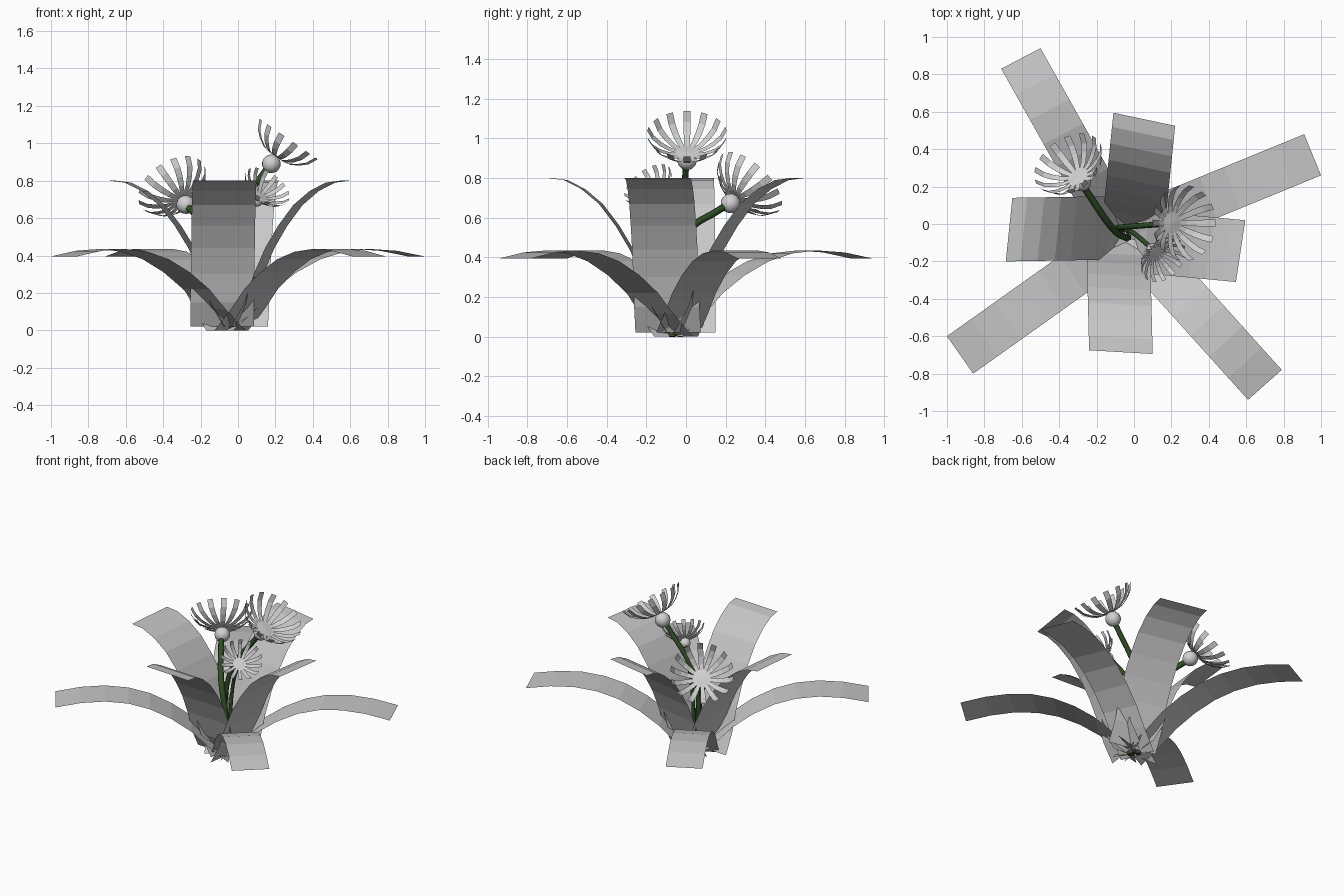
import bpy, math
from mathutils import Vector, Matrix

if "Cube" in bpy.data.objects:
    bpy.data.objects.remove(bpy.data.objects["Cube"])


def material(name, rgb):
    m = bpy.data.materials.new(name)
    m.diffuse_color = (*rgb, 1)
    m.use_nodes = True
    m.node_tree.nodes["Principled BSDF"].inputs["Base Color"].default_value = m.diffuse_color
    return m


LEAF = material("leaf_grey", (0.57, 0.57, 0.57))
FLOWER = material("flower_grey", (0.64, 0.64, 0.64))
STEM = material("stem_green", (0.03, 0.075, 0.02))


def add_mesh(name, verts, faces, mat):
    me = bpy.data.meshes.new(name)
    me.from_pydata(verts, [], faces)
    me.materials.append(mat)
    ob = bpy.data.objects.new(name, me)
    bpy.context.collection.objects.link(ob)
    return ob


def strip(name, base, tip, cross, profile):
    """Ribbon leaf: profile of (fraction along, height), constant cross vector."""
    base, tip, half = Vector((*base, 0)), Vector((*tip, 0)), Vector((*cross, 0)) / 2
    verts = []
    for t, z in profile:
        p = base.lerp(tip, t) + Vector((0, 0, z))
        verts += [p - half, p + half]
    faces = [(2*i, 2*i + 1, 2*i + 3, 2*i + 2) for i in range(len(profile) - 1)]
    return add_mesh(name, verts, faces, LEAF)


# Long, low arching leaves
low = [(0, 0), (.12, .115), (.215, .22), (.33, .31), (.455, .38),
       (.58, .42), (.715, .435), (.855, .425), (1, .395)]
for i, (base, tip, cross) in enumerate([
        ((-.065, -.075), (-.605, .885), (.21, .11)),
        ((-.07, -.05), (.955, .37), (.09, -.22)),
        ((-.03, -.06), (-.93, -.70), (.14, -.20)),
        ((-.035, -.045), (.70, -.86), (.18, .16))]):
    strip(f"low_leaf_{i+1}", base, tip, cross, low)

# Broad upright leaves
tall = [(0, .02), (.12, .15), (.205, .30), (.31, .44), (.43, .56),
        (.57, .67), (.72, .745), (.87, .79), (1, .80)]
for i, (base, tip, cross) in enumerate([
        ((-.005, -.025), (.055, .56), (.33, -.07)),
        ((-.01, -.09), (.57, -.145), (.05, .33)),
        ((-.085, -.09), (-.07, -.685), (.34, -.02)),
        ((-.06, -.02), (-.668, -.03), (.035, .34))]):
    strip(f"broad_leaf_{i+1}", base, tip, cross, tall)


def stem(name, points, radius):
    cu = bpy.data.curves.new(name, 'CURVE')
    cu.dimensions = '3D'
    cu.bevel_depth = radius
    cu.bevel_resolution = 1
    cu.resolution_u = 4
    cu.use_fill_caps = True
    sp = cu.splines.new('BEZIER')
    sp.bezier_points.add(len(points) - 1)
    for bp, p in zip(sp.bezier_points, points):
        bp.co = p
        bp.handle_left_type = bp.handle_right_type = 'AUTO'
    cu.materials.append(STEM)
    bpy.context.collection.objects.link(bpy.data.objects.new(name, cu))


def flower(name, centre, axis, s):
    rot = Vector((0, 0, 1)).rotation_difference(Vector(axis)).to_matrix().to_4x4()
    mat = Matrix.Translation(centre) @ rot @ Matrix.Scale(s, 4)
    # Round base under the petals
    bpy.ops.mesh.primitive_uv_sphere_add(segments=16, ring_count=8, radius=.05)
    ball = bpy.context.object
    ball.name = name + "_head"
    ball.data.materials.append(FLOWER)
    ball.matrix_world = mat @ Matrix.Translation((0, 0, -.012))
    bpy.ops.object.shade_smooth()
    # Flat centre disc
    n = 14
    ring = [mat @ Vector((.06 * math.cos(2 * math.pi * k / n),
                          .06 * math.sin(2 * math.pi * k / n), .035)) for k in range(n)]
    add_mesh(name + "_centre", ring + [mat @ Vector((0, 0, .039))],
             [(k, (k + 1) % n, n) for k in range(n)], FLOWER)
    # Ring of cupped petals: (radius, height, half width)
    prof = [(.05, .034, .012), (.09, .042, .015), (.135, .066, .017),
            (.175, .10, .018), (.202, .15, .018)]
    verts, faces = [], []
    for k in range(n):
        r = Matrix.Rotation(2 * math.pi * k / n, 4, 'Z')
        b = len(verts)
        for rad, h, w in prof:
            verts += [mat @ r @ Vector((rad, -w, h)), mat @ r @ Vector((rad, w, h))]
        faces += [(b + 2*i, b + 2*i + 2, b + 2*i + 3, b + 2*i + 1)
                  for i in range(len(prof) - 1)]
    add_mesh(name + "_petals", verts, faces, FLOWER)


# Flowers on stems
stem("stem_1", [(-.06, -.03, 0), (-.085, -.02, .35), (-.04, -.015, .58), (.16, 0, .87)], .017)
flower("flower_1", (.185, .005, .90), (.57, .0, .82), 1)
stem("stem_2", [(-.03, -.07, 0), (-.05, -.07, .3), (-.11, -.03, .49), (-.27, .2, .66)], .019)
flower("flower_2", (-.285, .232, .68), (-.45, .62, .64), 1)
stem("stem_3", [(-.03, -.04, 0), (-.03, -.04, .3), (0, -.05, .52), (.09, -.125, .69)], .013)
flower("flower_3", (.105, -.14, .70), (.5, -.5, .67), .68)
